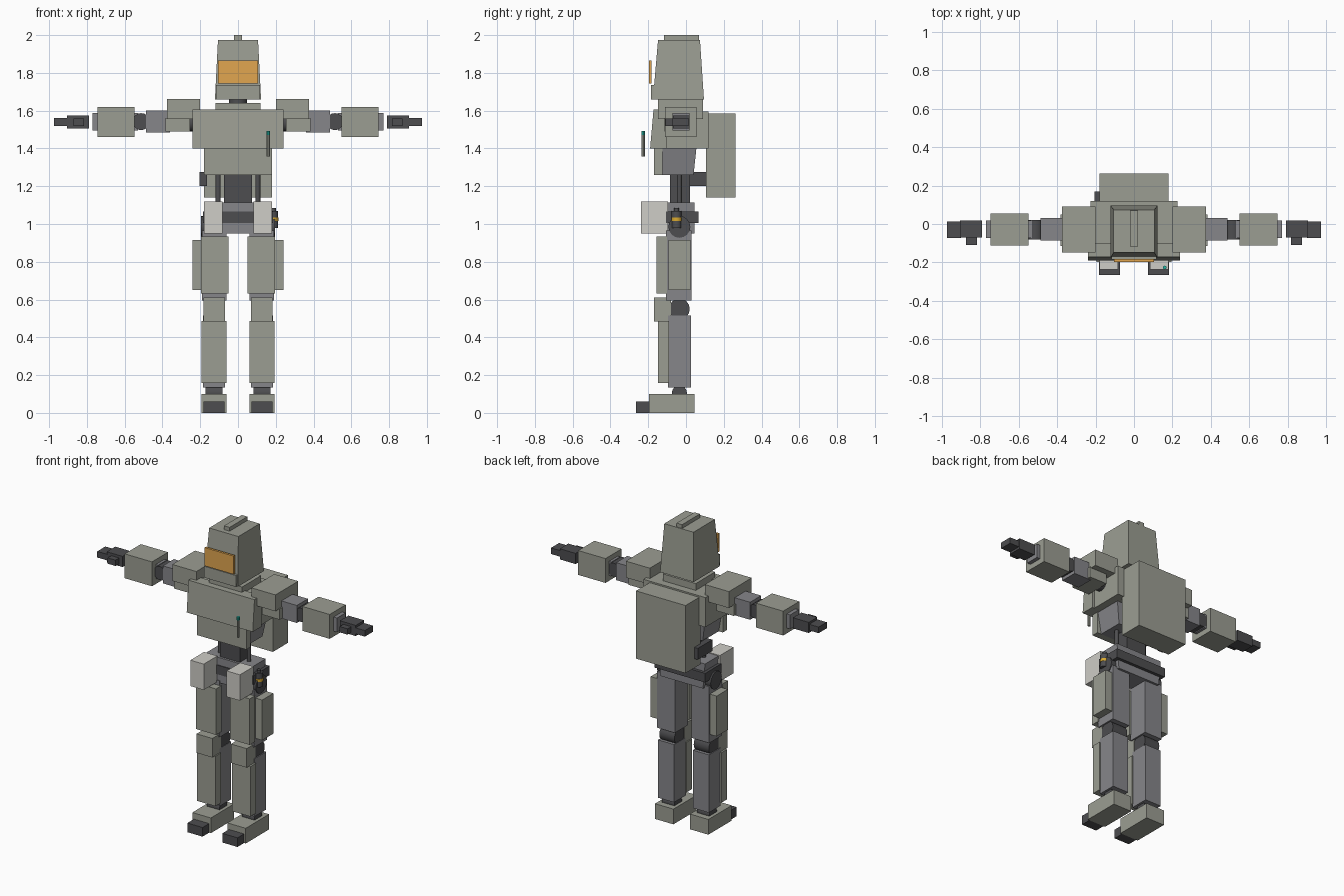
import bpy, bmesh, math
from mathutils import Matrix

if "Cube" in bpy.data.objects:
    bpy.data.objects.remove(bpy.data.objects["Cube"])


def material(name, r, g, b):
    m = bpy.data.materials.new(name)
    m.diffuse_color = (r, g, b, 1)
    m.use_nodes = True
    m.node_tree.nodes["Principled BSDF"].inputs["Base Color"].default_value = m.diffuse_color
    return m


ARMOR = material("armor", 0.33, 0.34, 0.29)
FRAME = material("frame", 0.24, 0.24, 0.255)
DARK = material("dark_metal", 0.075, 0.075, 0.08)
WHITE = material("pouch_white", 0.62, 0.61, 0.57)
VISOR = material("visor_amber", 0.75, 0.38, 0.08)
GOLD = material("gold", 0.7, 0.4, 0.03)
TEAL = material("teal", 0.02, 0.5, 0.4)


def finish(bm, name, mat, mirror):
    # mirrored parts get a copy on the -x side
    if mirror:
        dup = bmesh.ops.duplicate(bm, geom=bm.verts[:] + bm.edges[:] + bm.faces[:])["geom"]
        for v in dup:
            if isinstance(v, bmesh.types.BMVert):
                v.co.x = -v.co.x
        bmesh.ops.reverse_faces(bm, faces=[f for f in dup if isinstance(f, bmesh.types.BMFace)])
    bmesh.ops.recalc_face_normals(bm, faces=bm.faces)
    me = bpy.data.meshes.new(name)
    bm.to_mesh(me)
    bm.free()
    me.materials.append(mat)
    ob = bpy.data.objects.new(name, me)
    bpy.context.collection.objects.link(ob)
    return ob


def box(name, x, y, z, mat, mirror=False, top_x=None, top_y=None):
    """Box from ranges; top_x / top_y replace the ranges of the upper face."""
    bm = bmesh.new()
    bmesh.ops.create_cube(bm, size=1)
    for v in bm.verts:
        up = v.co.z > 0
        xr = top_x if up and top_x else x
        yr = top_y if up and top_y else y
        v.co = (xr[v.co.x > 0], yr[v.co.y > 0], z[up])
    return finish(bm, name, mat, mirror)


def rod(name, center, r, length, axis, mat, mirror=False, sides=16):
    bm = bmesh.new()
    rot = {"X": Matrix.Rotation(math.pi / 2, 4, "Y"),
           "Y": Matrix.Rotation(math.pi / 2, 4, "X"), "Z": Matrix()}[axis]
    bmesh.ops.create_cone(bm, cap_ends=True, segments=sides, radius1=r, radius2=r,
                          depth=length, matrix=Matrix.Translation(center) @ rot)
    ob = finish(bm, name, mat, mirror)
    bpy.context.view_layer.objects.active = ob
    ob.select_set(True)
    bpy.ops.object.shade_smooth_by_angle()
    ob.select_set(False)
    return ob


# Head
box("helmet", (-.122, .122), (-.175, .095), (1.66, 1.975), ARMOR,
    top_x=(-.106, .106), top_y=(-.148, .074))
box("helmet_jaw", (-.116, .116), (-.185, -.08), (1.66, 1.735), ARMOR)
box("visor", (-.105, .105), (-.197, -.182), (1.745, 1.865), VISOR)
box("helmet_crest", (-.02, .02), (-.116, .069), (1.965, 2.0), ARMOR)
rod("neck", (0, -.04, 1.645), .048, .07, "Z", DARK)
box("collar", (-.12, .12), (-.13, .07), (1.59, 1.64), ARMOR)

# Torso
box("chest", (-.225, .225), (-.13, .12), (1.4, 1.595), ARMOR)
box("chest_plate", (-.24, .24), (-.19, -.1), (1.4, 1.605), ARMOR, top_y=(-.172, -.1))
box("abdomen", (-.15, .15), (-.125, .04), (1.26, 1.4), FRAME,
    top_x=(-.175, .175), top_y=(-.125, .055))
box("abdomen_plate", (-.18, .18), (-.17, -.125), (1.26, 1.4), ARMOR)
box("waist", (-.073, .073), (-.085, .02), (1.1, 1.27), DARK)
rod("waist_piston", (.105, -.035, 1.19), .013, .16, "Z", DARK, True)
box("backpack", (-.18, .18), (.105, .262), (1.14, 1.585), ARMOR)
box("holster", (-.205, -.165), (.02, .17), (1.2, 1.275), DARK)
rod("antenna", (.16, -.226, 1.415), .009, .115, "Z", ARMOR, sides=8)
rod("antenna_tip", (.16, -.226, 1.482), .01, .02, "Z", TEAL, sides=8)

# Pelvis and belt
box("pelvis", (-.155, .155), (-.1, .045), (.95, 1.115), FRAME,
    top_x=(-.17, .17))
box("belt", (-.185, .185), (-.105, .065), (1.005, 1.065), DARK)
rod("hip_joint", (.13, -.035, .985), .058, .13, "X", DARK, True)
box("hip_pouch", (.083, .18), (-.237, -.095), (.95, 1.12), WHITE, True)
rod("canister", (.187, -.05, 1.025), .026, .09, "Z", DARK)
rod("canister_band", (.187, -.05, 1.025), .028, .018, "Z", GOLD)
rod("canister_cap", (.187, -.05, 1.075), .013, .02, "Z", DARK)

# Legs
box("thigh", (.06, .19), (-.105, .03), (.595, .965), FRAME, True)
box("thigh_plate", (.05, .195), (-.157, -.1), (.633, .935), ARMOR, True)
box("thigh_side_plate", (.185, .24), (-.092, .024), (.65, .915), ARMOR, True)
rod("knee_joint", (.125, -.035, .55), .055, .11, "X", DARK, True)
box("knee_pad", (.068, .182), (-.17, -.08), (.485, .61), ARMOR, True)
box("shin", (.068, .185), (-.095, .027), (.135, .515), FRAME, True)
box("shin_plate", (.06, .194), (-.148, -.09), (.158, .487), ARMOR, True)
rod("ankle", (.127, -.035, .105), .04, .09, "X", DARK, True)
box("foot", (.06, .194), (-.197, .045), (0, .1), ARMOR, True)
box("toe", (.072, .182), (-.265, -.19), (0, .06), DARK, True)

# Arms
rod("shoulder_joint", (.27, -.035, 1.535), .045, .1, "X", DARK, True)
box("shoulder_pad", (.2, .375), (-.147, .09), (1.555, 1.663), ARMOR, True)
box("shoulder_guard", (.255, .383), (-.115, .05), (1.49, 1.56), ARMOR, True)
box("upper_arm", (.36, .487), (-.085, .03), (1.485, 1.6), FRAME, True)
rod("elbow", (.513, -.03, 1.542), .045, .1, "Y", DARK, True)
box("forearm", (.53, .77), (-.072, .018), (1.495, 1.588), FRAME, True)
box("forearm_armor", (.547, .745), (-.112, .055), (1.46, 1.62), ARMOR, True)
box("hand", (.79, .905), (-.07, .018), (1.505, 1.575), DARK, True)
box("fingers", (.9, .973), (-.072, .012), (1.52, 1.56), DARK, True)
box("thumb", (.815, .872), (-.108, -.06), (1.52, 1.558), DARK, True)
